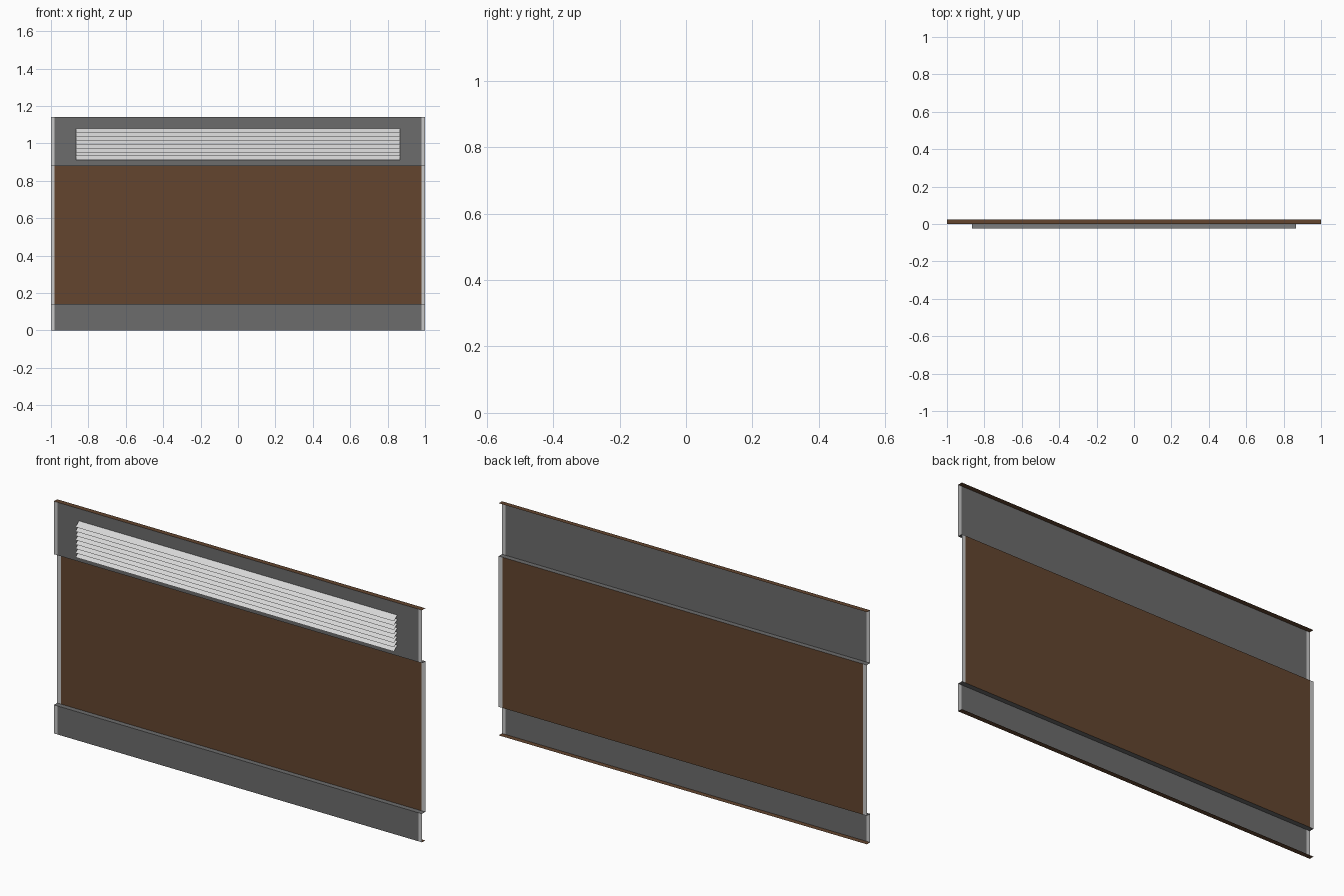
import bpy

if "Cube" in bpy.data.objects:
    bpy.data.objects.remove(bpy.data.objects["Cube"])


def material(name, rgb):
    m = bpy.data.materials.new(name)
    m.diffuse_color = (*rgb, 1.0)
    m.use_nodes = True
    m.node_tree.nodes["Principled BSDF"].inputs["Base Color"].default_value = m.diffuse_color
    return m


GREY = material("dark_grey", (0.15, 0.15, 0.15))
BROWN = material("brown", (0.125, 0.06, 0.028))
PALE = material("pale_grey", (0.58, 0.58, 0.58))
WHITE = material("off_white", (0.68, 0.68, 0.68))

FRONT, BACK = 0.0, 0.025      # depth of the outer bands and of the recessed panel
EDGE, INNER = 1.0, 0.98       # half width, and half width inside the pale end strips
Z = [0.0, 0.14, 0.88, 1.14]   # heights of the three bands


def sheets(name, spans, mat):
    """Thin sheets: each span is x0, x1, lower (y, z), upper (y, z)."""
    verts, faces = [], []
    for x0, x1, (ya, za), (yb, zb) in spans:
        n = len(verts)
        verts += [(x0, ya, za), (x1, ya, za), (x1, yb, zb), (x0, yb, zb)]
        faces.append((n, n + 1, n + 2, n + 3))
    mesh = bpy.data.meshes.new(name)
    mesh.from_pydata(verts, [], faces)
    mesh.materials.append(mat)
    ob = bpy.data.objects.new(name, mesh)
    bpy.context.collection.objects.link(ob)
    return ob


# Three upright bands, each with a pale strip at both ends
for name, i, y, mat in (("lower_band", 0, FRONT, GREY),
                        ("centre_panel", 1, BACK, BROWN),
                        ("upper_band", 2, FRONT, GREY)):
    lo, hi = (y, Z[i]), (y, Z[i + 1])
    sheets(name, [(-INNER, INNER, lo, hi)], mat)
    sheets(name + "_end_strips",
           [(-EDGE, -INNER, lo, hi), (INNER, EDGE, lo, hi)], PALE)

# Grey ledges joining the bands to the recessed panel
sheets("lower_ledge", [(-EDGE, EDGE, (FRONT, Z[1]), (BACK, Z[1]))], GREY)
sheets("upper_ledge", [(-EDGE, EDGE, (FRONT, Z[2]), (BACK, Z[2]))], GREY)

# Brown lips along the top and bottom
sheets("top_lip", [(-EDGE, EDGE, (FRONT, Z[3]), (BACK, Z[3]))], BROWN)
sheets("bottom_lip", [(-EDGE, EDGE, (BACK, Z[0]), (FRONT, Z[0]))], BROWN)

# Eight sloping louvre slats on the upper band
COUNT, Z0, Z1 = 8, 0.91, 1.08
pitch = (Z1 - Z0) / COUNT
sheets("louvre_slats",
       [(-0.865, 0.865, (-0.025, Z0 + k * pitch), (FRONT, Z0 + (k + 1) * pitch))
        for k in range(COUNT)], WHITE)
